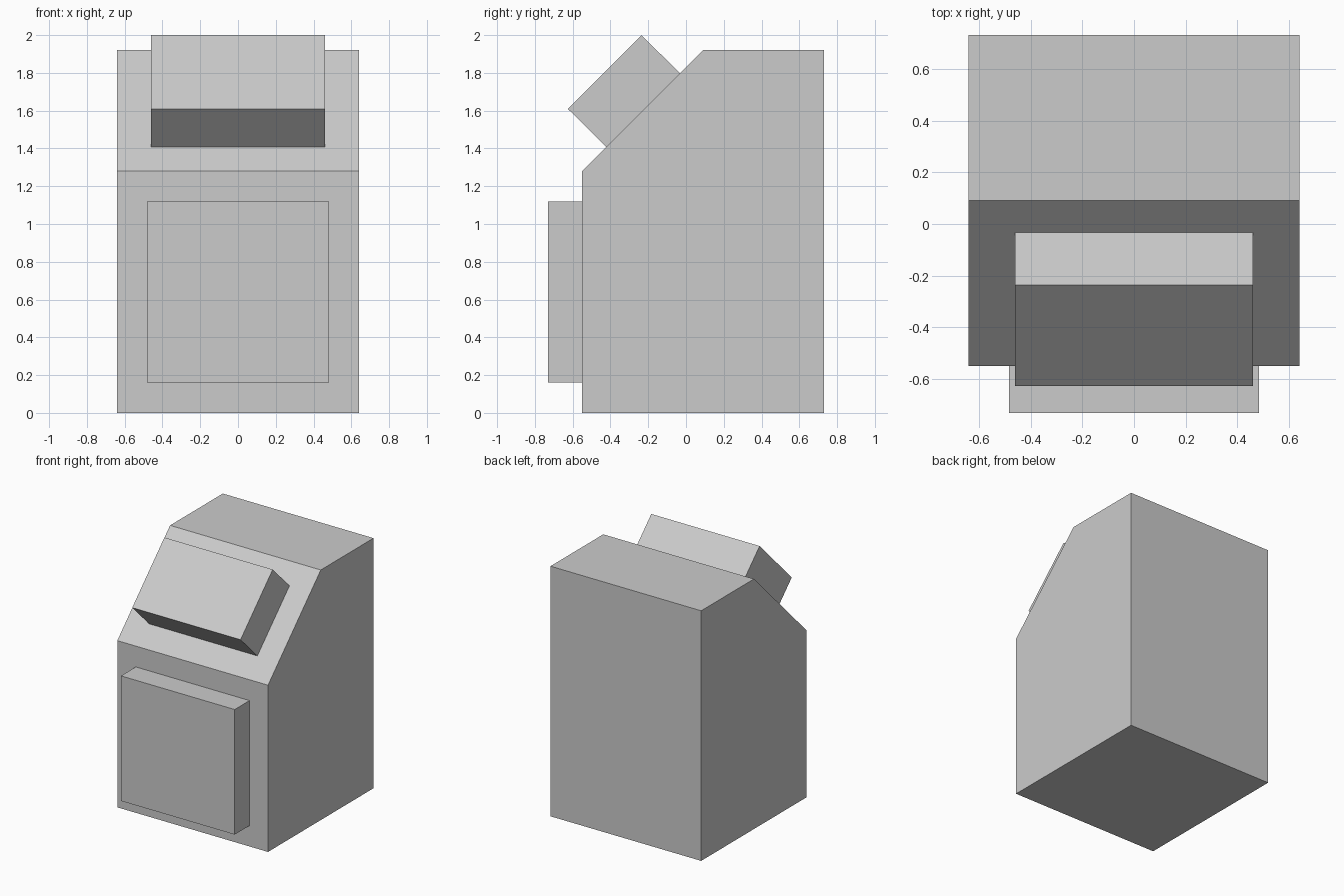
import bpy
import bmesh

if "Cube" in bpy.data.objects:
    bpy.data.objects.remove(bpy.data.objects["Cube"])


def extrude_profile(name, profile, half_width):
    """Extrude a (y, z) side profile symmetrically along x."""
    bm = bmesh.new()
    face = bm.faces.new([bm.verts.new((-half_width, y, z)) for y, z in profile])
    ext = bmesh.ops.extrude_face_region(bm, geom=[face], use_keep_orig=True)
    moved = [g for g in ext["geom"] if isinstance(g, bmesh.types.BMVert)]
    bmesh.ops.translate(bm, verts=moved, vec=(2 * half_width, 0, 0))
    bmesh.ops.recalc_face_normals(bm, faces=bm.faces)
    mesh = bpy.data.meshes.new(name)
    bm.to_mesh(mesh)
    bm.free()
    obj = bpy.data.objects.new(name, mesh)
    bpy.context.collection.objects.link(obj)
    return obj


# Main cabinet with a 45 degree slope at the upper front
extrude_profile("cabinet_body", [(-0.55, 0), (0.73, 0), (0.73, 1.92),
                                 (0.09, 1.92), (-0.55, 1.28)], 0.64)

# Raised panel on the front face
extrude_profile("front_panel", [(-0.73, 0.16), (-0.55, 0.16),
                                (-0.55, 1.12), (-0.73, 1.12)], 0.483)

# Tilted block sitting on the slope
extrude_profile("sloped_block", [(-0.422, 1.408), (-0.032, 1.798),
                                 (-0.236, 2.0), (-0.626, 1.61)], 0.46)
